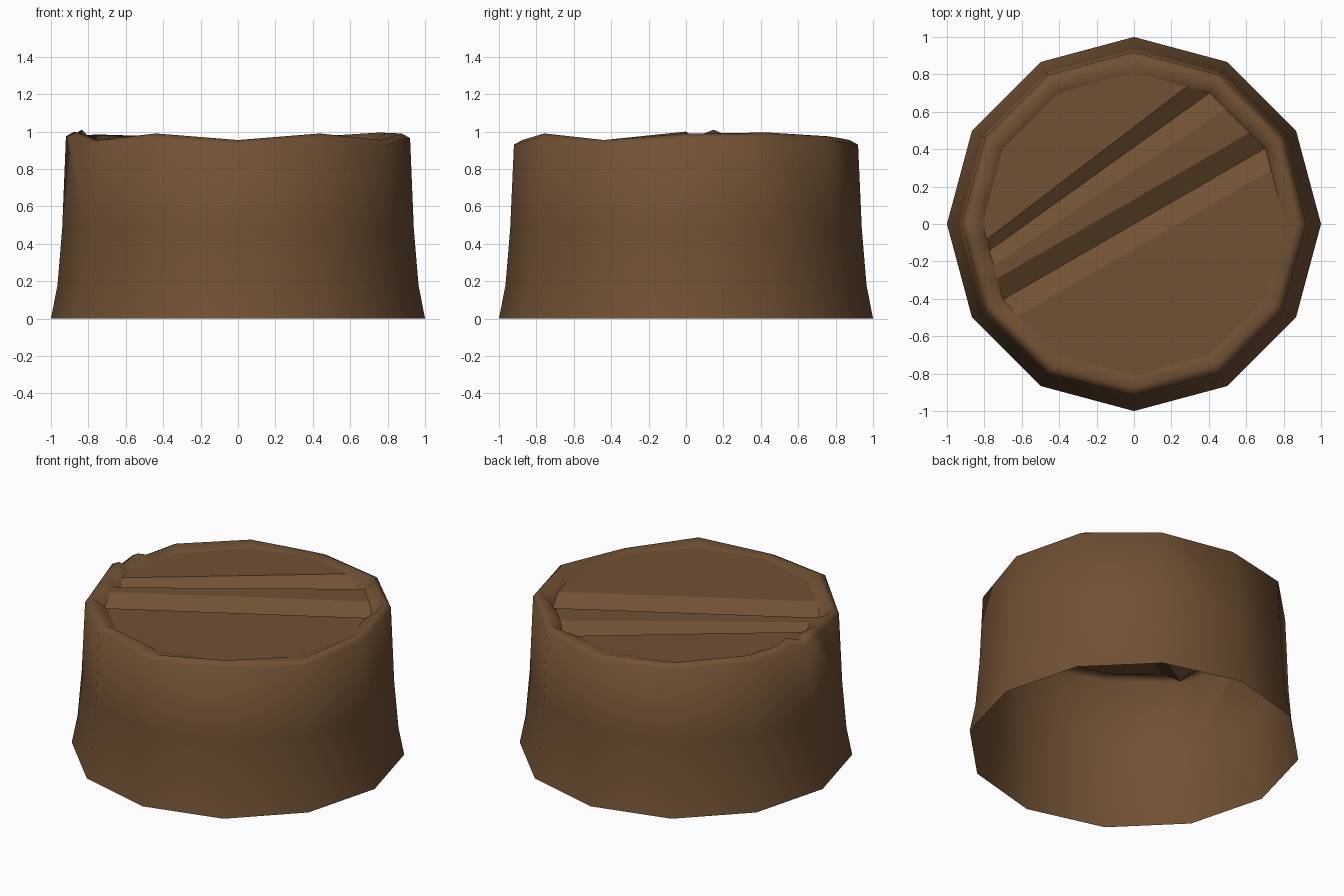
import bpy, bmesh, math

if "Cube" in bpy.data.objects:
    bpy.data.objects.remove(bpy.data.objects["Cube"])

SIDES = 12
CAP_Z = 0.95

# Crack lines across the cut top: (left angle, right angle, depth)
CHORDS = [(186, 69, 0), (190.4, 60, 0.055), (196.5, 51.5, 0),
          (201.7, 38.3, 0), (210, 30, 0.07), (218.5, 21.4, 0)]

# Uneven rim crest: angle -> height
CREST = [(0, .99), (30, .995), (60, .975), (90, .955), (103, .965), (120, .975),
         (150, .985), (165, .98), (170, 1.01), (177, .97), (180, 1.0), (210, .955),
         (240, .99), (270, .955), (300, .99), (330, .955), (360, .99)]


def crest(a):
    for (a0, h0), (a1, h1) in zip(CREST, CREST[1:]):
        if a0 <= a <= a1:
            return h0 + (h1 - h0) * (a - a0) / (a1 - a0)


def on_polygon(r, a):
    step = 360 / SIDES
    half = math.radians(step / 2)
    d = r * math.cos(half) / math.cos(math.radians(a % step) - half)
    t = math.radians(a)
    return d * math.cos(t), d * math.sin(t)


corner = [i * 360 / SIDES for i in range(SIDES)]
angles = sorted(set(corner) | {a for c in CHORDS for a in c[:2]} | {a for a, _ in CREST if a < 360})
depth = {a: c[2] for c in CHORDS for a in c[:2]}

bm = bmesh.new()


def ring(r, angs, height):
    return {a: bm.verts.new((*on_polygon(r, a), height(a))) for a in angs}


# Bark wall, flaring at the foot and open below
wall = [ring(r, corner, lambda a, z=z: z) for r, z in [(1, 0), (.965, .18), (.94, .48)]]
outer = ring(.92, angles, lambda a: crest(a) - .025)
top = ring(.875, angles, crest)
inner = ring(.81, angles, lambda a: CAP_Z - depth.get(a, 0))

for i, a in enumerate(corner):
    b = corner[(i + 1) % SIDES]
    for lo, hi in zip(wall, wall[1:]):
        bm.faces.new((lo[a], lo[b], hi[b], hi[a]))
    span = [x for x in angles if a <= x < a + 30] + [b]
    bm.faces.new([wall[-1][a], wall[-1][b]] + [outer[x] for x in reversed(span)])

# Rounded rim
for a, b in zip(angles, angles[1:] + angles[:1]):
    bm.faces.new((outer[a], outer[b], top[b], top[a]))
    bm.faces.new((top[a], top[b], inner[b], inner[a]))
for f in bm.faces:
    f.smooth = True


# Cut top with two V-shaped cracks
def arc(a, b):
    return [x for x in angles if a <= x <= b]


strips = [arc(CHORDS[0][1], CHORDS[0][0])]
for (l0, r0, _), (l1, r1, _) in zip(CHORDS, CHORDS[1:]):
    strips.append(arc(l0, l1) + arc(r1, r0))
strips.append([x for x in angles if x >= CHORDS[-1][0]] + [x for x in angles if x <= CHORDS[-1][1]])
for s in strips:
    bm.faces.new([inner[x] for x in s]).smooth = False
for a, b in zip(angles, angles[1:] + angles[:1]):
    bm.edges.get((inner[a], inner[b])).smooth = False

mesh = bpy.data.meshes.new("tree_stump")
bm.to_mesh(mesh)
bm.free()
stump = bpy.data.objects.new("tree_stump", mesh)
bpy.context.collection.objects.link(stump)

bark = bpy.data.materials.new("bark brown")
bark.diffuse_color = (0.165, 0.082, 0.034, 1)
bark.use_nodes = True
bark.node_tree.nodes["Principled BSDF"].inputs["Base Color"].default_value = bark.diffuse_color
mesh.materials.append(bark)
